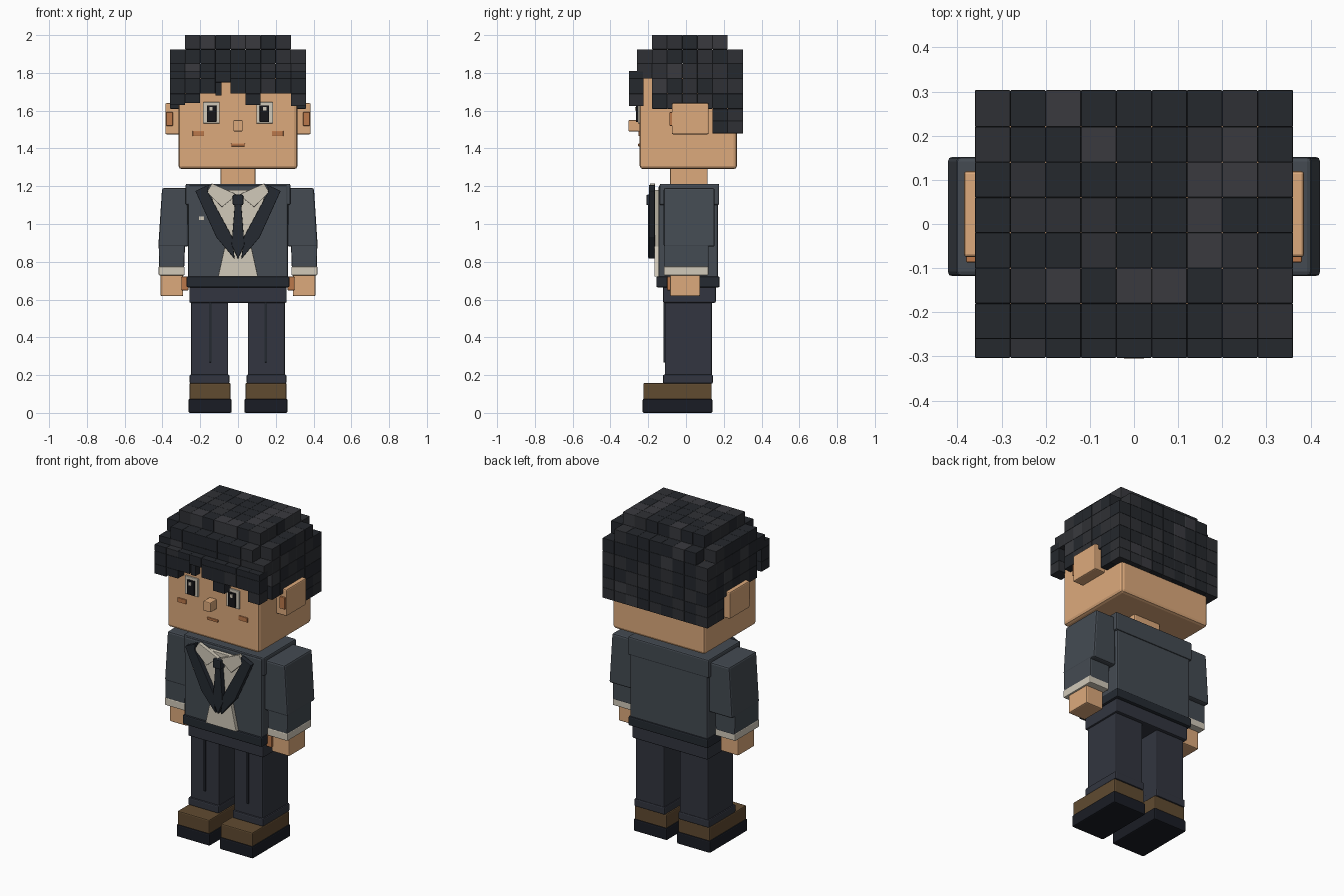
import bpy, bmesh, random
from mathutils import Vector

if "Cube" in bpy.data.objects:
    bpy.data.objects.remove(bpy.data.objects["Cube"])

random.seed(4)
COLORS = {
    "skin": (.72, .40, .20), "blush": (.50, .19, .07), "jacket": (.058, .07, .085),
    "lapel": (.018, .023, .031), "trouser": (.032, .036, .05), "leather": (.117, .069, .03),
    "sole": (.01, .012, .018), "cream": (.64, .59, .49), "black": (.008, .008, .01),
    "hair_dark": (.018, .021, .026), "hair_mid": (.028, .03, .035), "hair_soft": (.041, .042, .049),
}
MATS = {}
for key, c in COLORS.items():
    MATS[key] = bpy.data.materials.new(key)
    MATS[key].diffuse_color = (*c, 1)


def finish(name, bm, mat, bevel):
    bmesh.ops.recalc_face_normals(bm, faces=bm.faces)
    me = bpy.data.meshes.new(name)
    bm.to_mesh(me)
    bm.free()
    me.materials.append(MATS[mat])
    ob = bpy.data.objects.new(name, me)
    bpy.context.collection.objects.link(ob)
    if bevel:
        m = ob.modifiers.new("soft_edge", "BEVEL")
        m.width, m.segments, m.limit_method = bevel, 2, 'ANGLE'
    return ob


def add_box(bm, x, y, z):
    lo, hi = Vector((x[0], y[0], z[0])), Vector((x[1], y[1], z[1]))
    vs = bmesh.ops.create_cube(bm, size=1)["verts"]
    for v in vs:
        v.co = (lo + hi) / 2 + v.co * (hi - lo)


def box(name, mat, x, y, z, bevel=.007):
    bm = bmesh.new()
    add_box(bm, x, y, z)
    return finish(name, bm, mat, bevel)


def panel(name, mat, pts, y, bevel=.003):
    """Outline in x/z, extruded from y[0] to y[1]."""
    bm = bmesh.new()
    f = bm.faces.new([bm.verts.new((px, y[0], pz)) for px, pz in pts])
    ext = bmesh.ops.extrude_face_region(bm, geom=[f])["geom"]
    for v in ext:
        if isinstance(v, bmesh.types.BMVert):
            v.co.y = y[1]
    return finish(name, bm, mat, bevel)


def sides(fn, name, mat, x, *args):
    """Make a left and right copy; x is a range (box) or an outline (panel)."""
    for s, tag in ((-1, "left"), (1, "right")):
        if fn is box:
            xs = sorted((s * x[0], s * x[1]))
        else:
            xs = [(s * a, b) for a, b in x]
        fn(f"{name}_{tag}", mat, xs, *args)


# Head and face
box("head", "skin", (-.315, .315), (-.245, .27), (1.29, 1.79), .018)
box("neck", "skin", (-.093, .093), (-.085, .115), (1.18, 1.31))
sides(box, "ear", "skin", (.30, .385), (-.075, .12), (1.475, 1.64))
sides(box, "inner_ear", "blush", (.345, .38), (-.087, -.06), (1.52, 1.592), .003)
sides(box, "eye_white", "cream", (.097, .185), (-.255, -.235), (1.533, 1.645), .003)
sides(box, "pupil", "black", (.115, .165), (-.265, -.245), (1.54, 1.628), .002)
for x in (-.152, .133):
    box("eye_glint", "cream", (x, x + .018), (-.269, -.255), (1.6, 1.62), 0)
box("nose", "skin", (-.025, .025), (-.305, -.235), (1.49, 1.55), .005)
sides(box, "cheek", "blush", (.18, .24), (-.252, -.235), (1.465, 1.493), .003)
box("mouth", "blush", (-.037, .037), (-.253, -.235), (1.411, 1.426), .003)

# Hair: columns of small blocks over the head, in three shades
shades = {k: bmesh.new() for k in ("hair_dark", "hair_mid", "hair_soft")}
LEVELS = [2.0, 1.925, 1.85, 1.77, 1.69, 1.61, 1.545, 1.48]


def hair_column(x, y, top, bottom):
    cuts = [top] + [l for l in LEVELS if bottom + .02 < l < top - .02] + [bottom]
    for hi, lo in zip(cuts, cuts[1:]):
        tone = random.choices(list(shades), (55, 35, 10))[0]
        add_box(shades[tone], x, y, (lo, hi))


FRINGE = [1.63, 1.64, 1.69, 1.75, 1.69, 1.63, 1.69, 1.69, 1.625]
for i in range(9):
    x = (-.36 + .08 * i, -.28 + .08 * i)
    for j in range(7):
        y = (-.26 + .08 * j, -.18 + .08 * j if j < 6 else .303)
        side, end = i in (0, 8), j in (0, 6)
        top = 1.85 if side and end else 1.925 if side or end else 2.0
        if j == 6 or (side and j == 5):
            bottom = 1.48
        elif side and j > 0:
            bottom = 1.61
        elif j == 0:
            bottom = 1.77
        else:
            bottom = 1.85
        hair_column(x, y, top, bottom)
    hair_column(x, (-.303, -.225), 1.81, FRINGE[i])
add_box(shades["hair_dark"], (-.12, -.088), (-.29, -.24), (1.68, 1.76))
for tone, bm in shades.items():
    finish(f"{tone}_blocks", bm, tone, .002)

# Jacket body
box("torso", "jacket", (-.265, .265), (-.145, .17), (.70, 1.205), .01)
box("shoulder_yoke", "jacket", (-.277, .277), (-.14, .176), (1.1, 1.213), .008)
box("jacket_hem", "lapel", (-.272, .272), (-.157, .178), (.665, .722))
box("hips", "trouser", (-.258, .258), (-.122, .158), (.583, .67))

# Shirt, collar, lapels and tie
panel("shirt_front", "cream", [(-.15, 1.18), (.15, 1.18), (.07, .88), (.105, .722),
                               (-.105, .722), (-.07, .88)], (-.168, -.14), .002)
sides(panel, "lapel", "lapel", [(.226, 1.175), (.155, 1.208), (.16, 1.17), (.03, .93), (.018, .815),
                                (.115, .93)], (-.197, -.165))
sides(panel, "collar", "cream", [(.165, 1.168), (.138, 1.215), (.004, 1.155), (.085, 1.09)],
      (-.19, -.165), .002)
box("tie_knot", "lapel", (-.028, .028), (-.21, -.165), (1.1, 1.155), .006)
panel("tie_blade", "lapel", [(-.017, 1.105), (.017, 1.105), (.034, .89), (0, .815), (-.034, .89)],
      (-.2, -.165))
box("pocket_square", "cream", (-.207, -.18), (-.152, -.14), (1.02, 1.04), .002)

# Arms and hands
sides(panel, "upper_arm", "jacket", [(.265, 1.19), (.402, 1.19), (.422, .88), (.262, .88)],
      (-.118, .152), .01)
sides(panel, "forearm", "jacket", [(.28, .9), (.42, .9), (.418, .765), (.285, .765)],
      (-.115, .12), .007)
sides(box, "shirt_cuff", "cream", (.283, .42), (-.117, .118), (.728, .775), .005)
sides(box, "hand", "skin", (.29, .41), (-.085, .075), (.618, .735))
sides(box, "thumb", "blush", (.262, .30), (-.1, -.03), (.648, .722), .006)

# Legs and shoes
sides(box, "trouser_leg", "trouser", (.052, .248), (-.112, .138), (.17, .6))
sides(box, "trouser_turnup", "trouser", (.046, .256), (-.122, .142), (.155, .203))
sides(box, "trouser_crease", "lapel", (.141, .153), (-.12, -.105), (.268, .584), .002)
sides(box, "shoe_upper", "leather", (.039, .257), (-.226, .136), (.07, .158))
sides(box, "shoe_sole", "sole", (.034, .262), (-.23, .14), (0, .074))

for m in bpy.data.materials:
    if m.users and not m.is_grease_pencil:
        m.use_nodes = True
        m.node_tree.nodes["Principled BSDF"].inputs["Base Color"].default_value = m.diffuse_color
